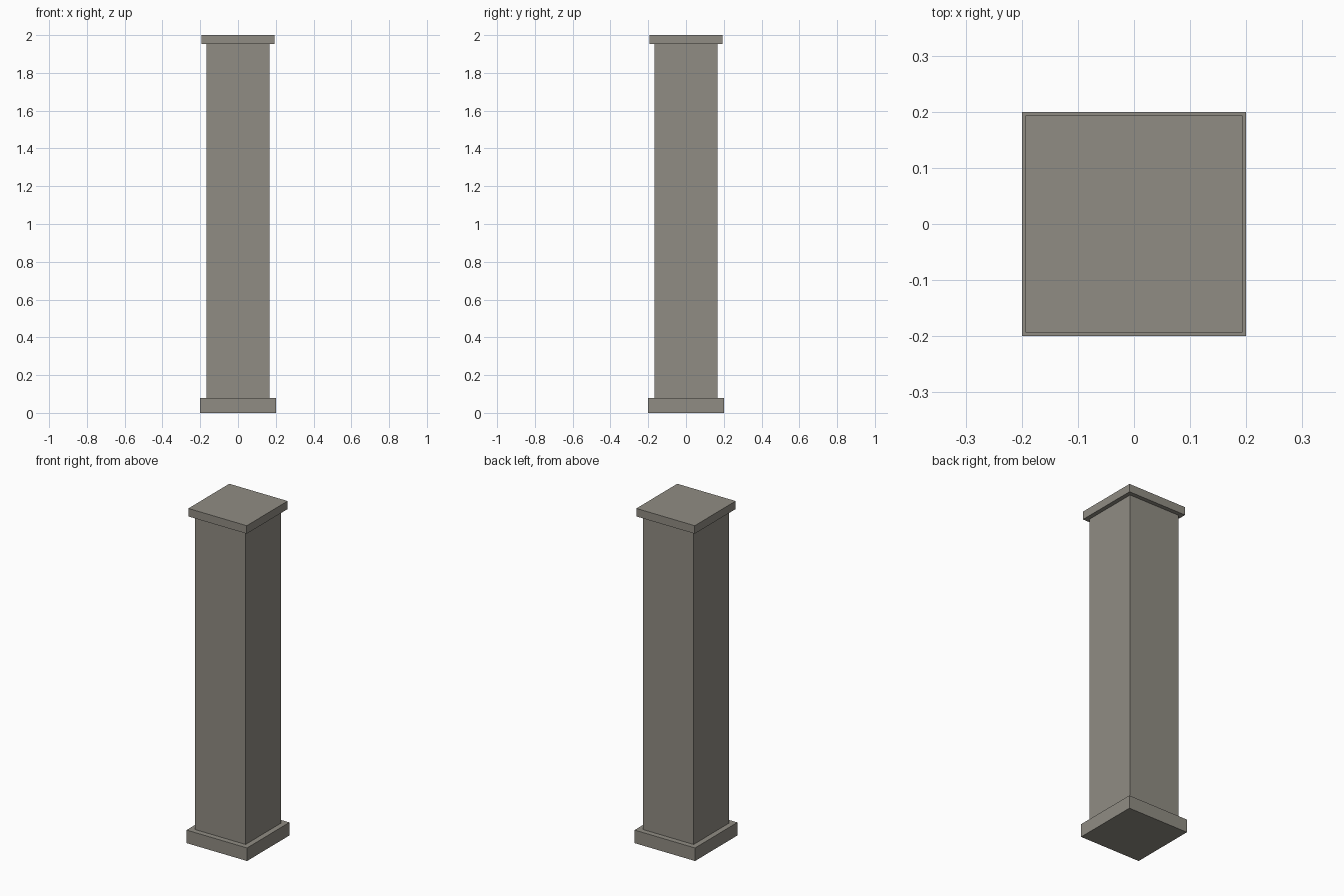
import bpy

if "Cube" in bpy.data.objects:
    bpy.data.objects.remove(bpy.data.objects["Cube"])

# Single stone colour
stone = bpy.data.materials.new("grey stone")
stone.diffuse_color = (0.28, 0.265, 0.228, 1)
stone.use_nodes = True
stone.node_tree.nodes["Principled BSDF"].inputs["Base Color"].default_value = stone.diffuse_color


def block(name, half, z0, z1):
    """Square block centred on the z axis between two heights."""
    bpy.ops.mesh.primitive_cube_add(size=1, location=(0, 0, (z0 + z1) / 2))
    ob = bpy.context.object
    ob.name = name
    ob.scale = (2 * half, 2 * half, z1 - z0)
    bpy.ops.object.transform_apply(location=False, rotation=False, scale=True)
    ob.data.materials.append(stone)
    return ob


# Plinth, shaft and cap slab
block("base_plinth", 0.2, 0.0, 0.078)
block("pillar_shaft", 0.168, 0.078, 1.952)
block("top_cap", 0.193, 1.952, 2.0)
